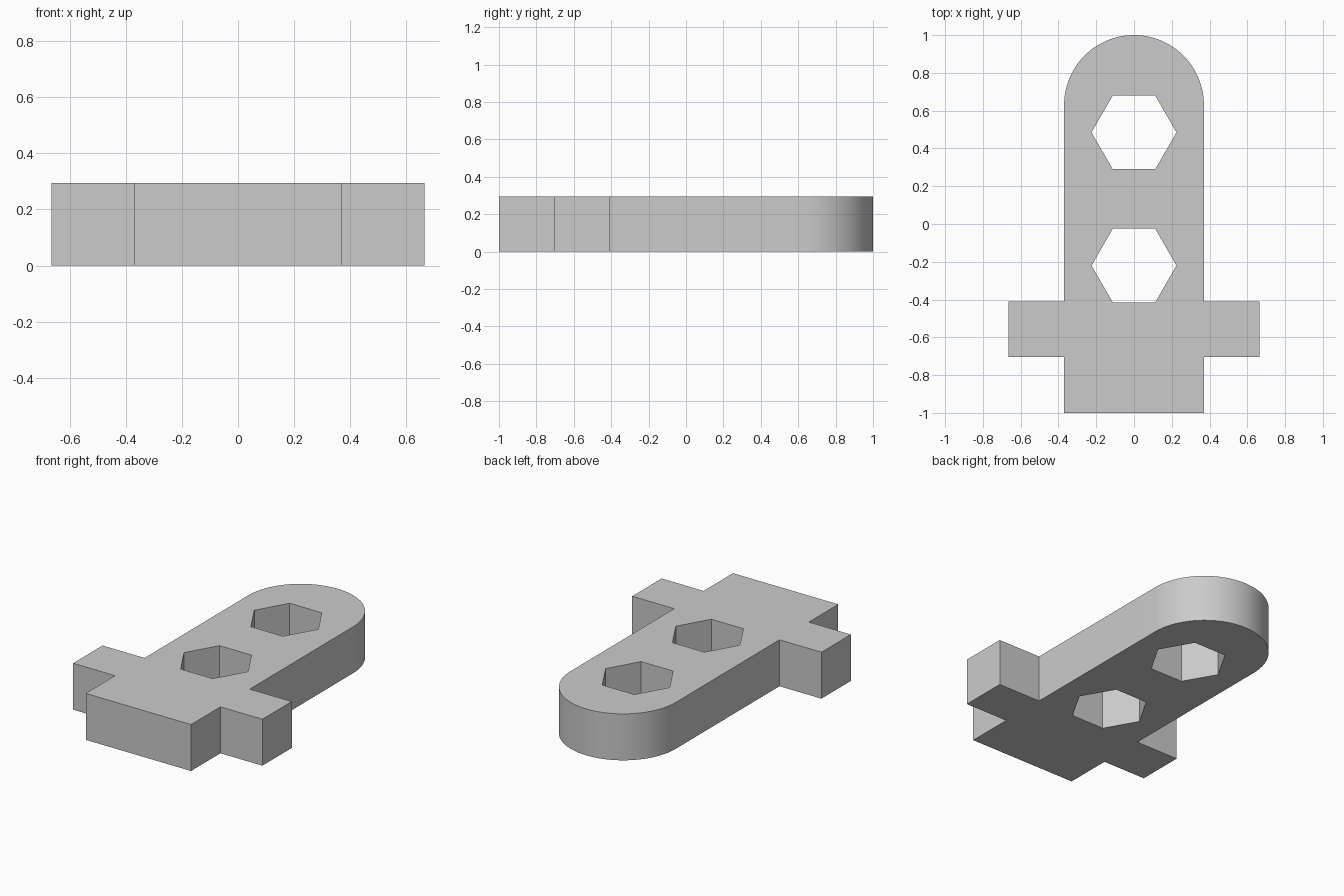
import bpy
import bmesh
import math

default = bpy.data.objects.get("Cube")
if default:
    bpy.data.objects.remove(default)

HEIGHT = 0.295
HALF_WIDTH = 0.37
ARC_CENTRE = 1 - HALF_WIDTH

# Single plain grey material
grey = bpy.data.materials.new("plain_grey")
colour = (0.6, 0.6, 0.6, 1)
grey.diffuse_color = colour
grey.use_nodes = True
grey.node_tree.nodes["Principled BSDF"].inputs["Base Color"].default_value = colour


def prism(name, outline, bottom, top):
    """Extrude a closed outline upwards into a solid."""
    bm = bmesh.new()
    base = bm.faces.new([bm.verts.new((x, y, bottom)) for x, y in outline])
    extruded = bmesh.ops.extrude_face_region(bm, geom=[base], use_keep_orig=True)
    raised = [v for v in extruded["geom"] if isinstance(v, bmesh.types.BMVert)]
    bmesh.ops.translate(bm, verts=raised, vec=(0, 0, top - bottom))
    bmesh.ops.recalc_face_normals(bm, faces=bm.faces)
    mesh = bpy.data.meshes.new(name)
    bm.to_mesh(mesh)
    bm.free()
    mesh.materials.append(grey)
    obj = bpy.data.objects.new(name, mesh)
    bpy.context.collection.objects.link(obj)
    return obj


def circle_points(radius, centre_y, count, sweep):
    return [(radius * math.cos(sweep * i / count),
             centre_y + radius * math.sin(sweep * i / count)) for i in range(count)]


# Plate: right half of the stepped foot, rounded end, then the mirrored half
side = [(HALF_WIDTH, -1), (HALF_WIDTH, -0.705), (0.665, -0.705),
        (0.665, -0.41), (HALF_WIDTH, -0.41)]
arc = circle_points(HALF_WIDTH, ARC_CENTRE, 64, math.pi) + [(-HALF_WIDTH, ARC_CENTRE)]
outline = side + arc + [(-x, y) for x, y in reversed(side)]
plate = prism("slotted_plate", outline, 0, HEIGHT)

# Two hexagonal through holes
bpy.context.view_layer.objects.active = plate
plate.select_set(True)
for centre_y in (0.485, -0.22):
    cutter = prism("hex_cutter", circle_points(0.225, centre_y, 6, math.tau),
                   -0.1, HEIGHT + 0.1)
    cutter.hide_render = True
    cut = plate.modifiers.new("hex_hole", 'BOOLEAN')
    cut.operation = 'DIFFERENCE'
    cut.solver = 'EXACT'
    cut.object = cutter
    bpy.ops.object.modifier_apply(modifier=cut.name)
    bpy.data.objects.remove(cutter)

# Smooth rounded end with crisp edges elsewhere
bpy.ops.object.shade_smooth_by_angle(angle=math.radians(30))
